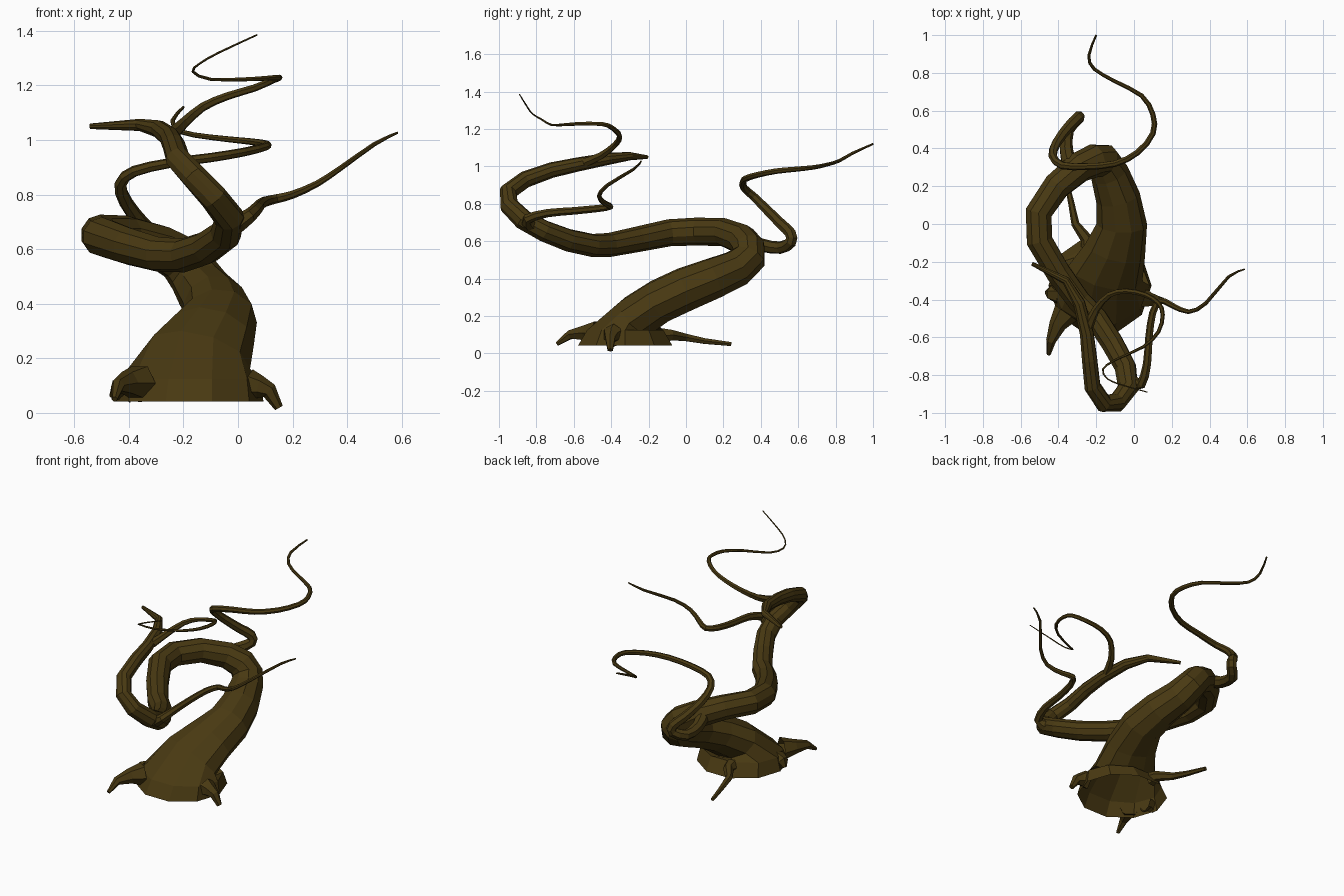
import bpy, bmesh, math
from mathutils import Vector

bark = bpy.data.materials.new("dark olive bark")
bark.diffuse_color = (0.066, 0.041, 0.006, 1)


def refine(pts):
    """Insert a curved midpoint between neighbouring path points."""
    out = []
    for i in range(len(pts) - 1):
        q = [pts[max(i - 1, 0)], pts[i], pts[i + 1], pts[min(i + 2, len(pts) - 1)]]
        out.append(pts[i])
        out.append(tuple((9 * (b + c) - a - d) / 16 for a, b, c, d in zip(*q)))
    return out + [pts[-1]]


def limb(name, pts, sides, flat=0, stretch=(), grow=1.0):
    """Tapered flat-faced tube, open at its start, through (x, y, z, radius) points.
    flat: number of first rings kept horizontal; stretch: widening of first rings."""
    P = [Vector(p[:3]) for p in pts]
    n = len(P)
    bm = bmesh.new()
    rings, u = [], Vector((1, 0, 0))
    for i in range(n):
        a = (P[i] - P[i - 1]).normalized() if i else Vector()
        b = (P[i + 1] - P[i]).normalized() if i < n - 1 else Vector()
        t = Vector((0, 0, 1)) if i < flat else (a + b).normalized()
        u = u - t * u.dot(t)
        if u.length < 0.05:
            u = t.orthogonal()
        u.normalize()
        v = t.cross(u)
        s = stretch[i] if i < len(stretch) else 1
        ring = []
        for k in range(sides):
            g = 2 * math.pi * k / sides
            ring.append(bm.verts.new(P[i] + pts[i][3] * grow * (u * math.cos(g) * s + v * math.sin(g))))
        rings.append(ring)
    for r0, r1 in zip(rings, rings[1:]):
        for k in range(sides):
            j = (k + 1) % sides
            bm.faces.new((r0[k], r0[j], r1[j], r1[k]))
    bm.faces.new(rings[-1])
    bmesh.ops.recalc_face_normals(bm, faces=bm.faces)
    me = bpy.data.meshes.new(name)
    bm.to_mesh(me)
    bm.free()
    me.materials.append(bark)
    ob = bpy.data.objects.new(name, me)
    bpy.context.collection.objects.link(ob)
    return ob


# Trunk: flared hollow base, then one winding coil
limb("trunk", [
    (-.18, -.325, .042, .26), (-.175, -.325, .125, .21), (-.15, -.26, .20, .122),
    (-.10, -.14, .28, .117), (-.065, 0, .345, .117), (-.085, .14, .40, .11),
    (-.13, .27, .455, .10), (-.165, .335, .51, .092), (-.21, .335, .565, .087),
    (-.29, .30, .61, .08), (-.41, .20, .648, .074), (-.505, .06, .652, .073),
    (-.50, -.09, .645, .071), (-.40, -.26, .61, .067), (-.29, -.41, .58, .063),
    (-.20, -.50, .577, .061), (-.115, -.63, .605, .06), (-.045, -.76, .655, .057),
    (-.032, -.87, .715, .054), (-.09, -.945, .79, .05), (-.16, -.95, .865, .047),
    (-.22, -.86, .93, .044), (-.235, -.72, .98, .041), (-.25, -.58, 1.01, .037),
    (-.29, -.42, 1.04, .032), (-.36, -.30, 1.055, .022), (-.54, -.21, 1.05, .010)],
    10, flat=2, stretch=(1.03, 1.2, 1.63, 1.38, 1.13, 1.05), grow=1.02)

# Branches
limb("rear_branch", refine([
    (-.345, .33, .61, .04), (-.36, .40, .58, .035), (-.35, .50, .565, .033),
    (-.295, .56, .595, .031), (-.30, .56, .64, .030), (-.35, .51, .69, .028),
    (-.41, .43, .77, .025), (-.43, .36, .84, .022), (-.38, .31, .885, .020),
    (-.25, .305, .915, .018), (-.10, .32, .935, .017), (.02, .38, .955, .016),
    (.10, .48, .975, .015), (.10, .58, .985, .014), (.04, .68, .995, .012),
    (-.10, .755, 1.01, .010), (-.21, .82, 1.03, .009), (-.24, .89, 1.07, .008),
    (-.20, 1.0, 1.12, .005)]), 7, grow=1.03)
limb("right_branch", refine([
    (-.01, -.835, .69, .038), (.04, -.845, .72, .027), (.07, -.74, .75, .022),
    (.08, -.60, .762, .020), (.10, -.47, .775, .019), (.14, -.405, .785, .017),
    (.20, -.43, .80, .015), (.29, -.465, .84, .012), (.38, -.42, .90, .010),
    (.50, -.28, .985, .008), (.585, -.24, 1.027, .004)]), 7, grow=1.03)
limb("top_branch", refine([
    (-.24, -.54, 1.02, .026), (-.20, -.45, 1.06, .020), (-.13, -.375, 1.12, .016),
    (-.04, -.355, 1.16, .014), (.06, -.375, 1.19, .013), (.13, -.42, 1.22, .012),
    (.152, -.48, 1.228, .011), (.13, -.57, 1.228, .010), (.05, -.65, 1.223, .008),
    (-.10, -.72, 1.222, .006), (-.165, -.77, 1.25, .005), (-.14, -.82, 1.28, .004),
    (-.07, -.85, 1.32, .004), (.07, -.89, 1.385, .003)]), 6, grow=1.03)

# Roots, starting just inside the bark
limb("front_root", [(-.36, -.47, .11, .07), (-.405, -.535, .11, .046),
                    (-.44, -.62, .10, .026), (-.452, -.69, .05, .011)], 6)
limb("right_root", [(.045, -.39, .10, .06), (.08, -.40, .095, .042),
                    (.115, -.405, .08, .03), (.15, -.405, .018, .016)], 6)
limb("back_root", [(-.24, -.13, .095, .045), (-.25, -.08, .098, .032),
                   (-.31, .0, .085, .022), (-.33, .10, .066, .017),
                   (-.36, .24, .05, .012)], 6)
limb("left_root", [(-.40, -.37, .09, .055), (-.44, -.365, .085, .04),
                   (-.46, -.36, .055, .015)], 6)
